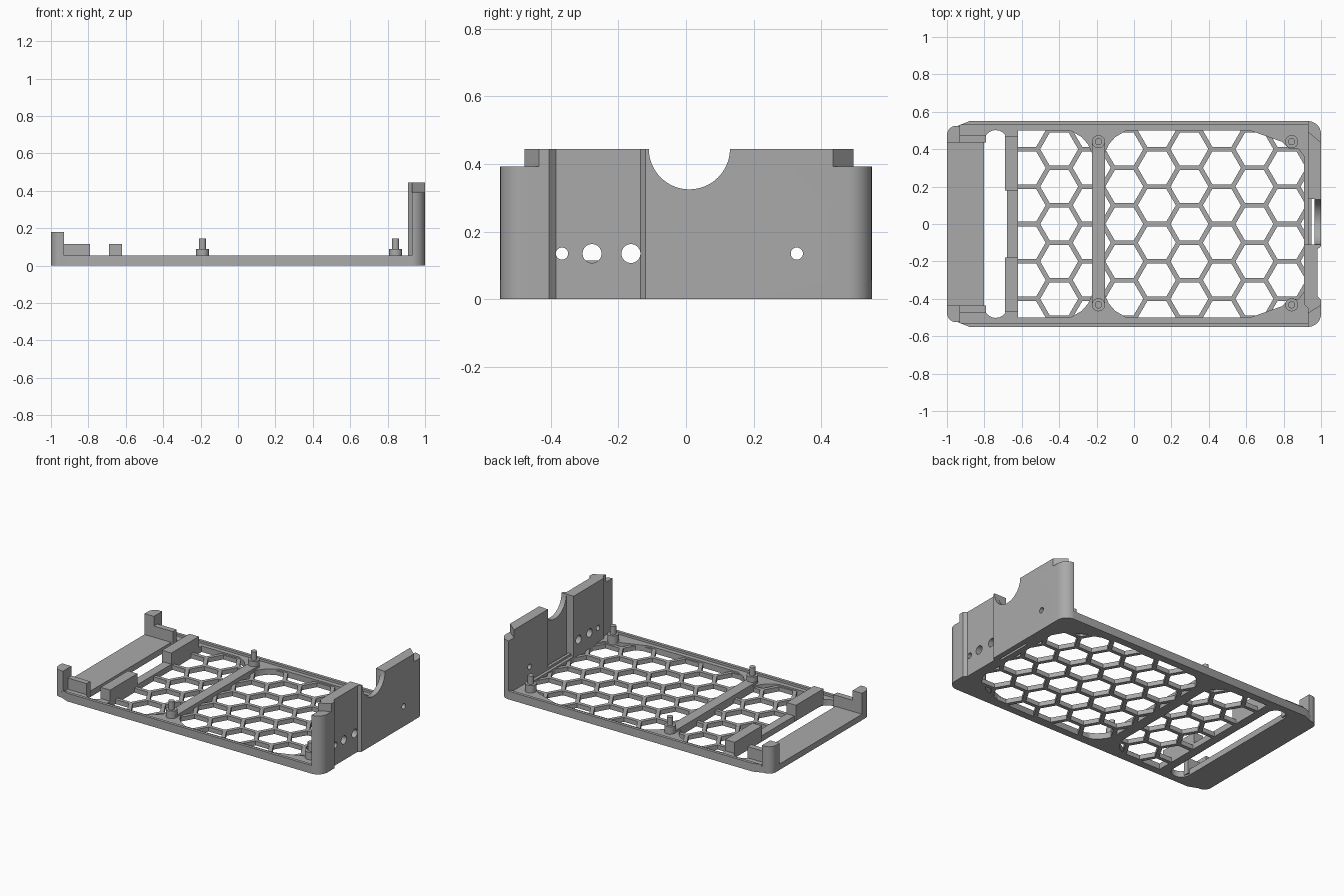
import bpy, bmesh, math
from mathutils import Matrix

cube = bpy.data.objects.get("Cube")
if cube:
    bpy.data.objects.remove(cube, do_unlink=True)

grey = bpy.data.materials.new("plain grey")
grey.use_nodes = True
grey.diffuse_color = (0.4, 0.4, 0.4, 1)
grey.node_tree.nodes["Principled BSDF"].inputs["Base Color"].default_value = (0.4, 0.4, 0.4, 1)


def finish(name, bm):
    bmesh.ops.recalc_face_normals(bm, faces=bm.faces)
    mesh = bpy.data.meshes.new(name)
    bm.to_mesh(mesh)
    bm.free()
    mesh.materials.append(grey)
    obj = bpy.data.objects.new(name, mesh)
    bpy.context.collection.objects.link(obj)
    return obj


def prism(name, outlines, z0, z1):
    """Extrude one or more separate xy outlines from z0 to z1."""
    bm = bmesh.new()
    for pts in outlines:
        low = [bm.verts.new((x, y, z0)) for x, y in pts]
        top = [bm.verts.new((x, y, z1)) for x, y in pts]
        bm.faces.new(low[::-1])
        bm.faces.new(top)
        for i in range(len(pts)):
            j = (i + 1) % len(pts)
            bm.faces.new((low[i], low[j], top[j], top[i]))
    return finish(name, bm)


def rect(x0, x1, y0, y1):
    return [(x0, y0), (x1, y0), (x1, y1), (x0, y1)]


def arc(cx, cy, r, a0, a1, n=10):
    angles = [math.radians(a0 + (a1 - a0) * i / n) for i in range(n + 1)]
    return [(cx + r * math.cos(a), cy + r * math.sin(a)) for a in angles]


def mirror_y(pts):
    """Close a half outline (y > 0) with its mirror image."""
    return pts + [(x, -y) for x, y in reversed(pts)]


def rod_x(name, y, z, r, segments=32):
    """Cylinder along x through the end wall."""
    bm = bmesh.new()
    place = Matrix.Translation((0.95, y, z)) @ Matrix.Rotation(math.pi / 2, 4, "Y")
    bmesh.ops.create_cone(bm, cap_ends=True, segments=segments, radius1=r,
                          radius2=r, depth=0.3, matrix=place)
    return finish(name, bm)


def cut(obj, cutter):
    mod = obj.modifiers.new("cut", "BOOLEAN")
    mod.operation = "DIFFERENCE"
    mod.solver = "EXACT"
    mod.object = cutter
    bpy.context.view_layer.objects.active = obj
    bpy.ops.object.modifier_apply(modifier=mod.name)
    bpy.data.objects.remove(cutter, do_unlink=True)


# Window outlines
front_window = mirror_y([(-0.155, 0.38), (-0.135, 0.425), (-0.10, 0.465), (-0.04, 0.5),
                         (0.62, 0.5), (0.79, 0.44), (0.83, 0.4), (0.88, 0.4), (0.91, 0.36)])
rear_window = mirror_y([(-0.62, 0.5), (-0.34, 0.5), (-0.28, 0.465),
                        (-0.245, 0.425), (-0.225, 0.38)])
windows = [front_window, rear_window]

# Base tray with raised side rims, windows and a long slot
FLOOR, RIM, MESH = 0.04, 0.055, 0.03
tray = prism("base_tray", [mirror_y([(0.95, 0.55), (-0.88, 0.55), (-0.98, 0.51), (-1, 0.48)])], 0, RIM)
cut(tray, prism("pocket", [rect(-1.2, 0.93, -0.53, 0.53)], FLOOR, 0.2))
cut(tray, prism("window_cutter", windows, -0.1, 0.2))
slot = arc(-0.74, 0.44, 0.062, 0, 180) + arc(-0.74, -0.44, 0.062, 180, 360)
cut(tray, prism("slot_cutter", [slot], -0.1, 0.2))
# square the tray end back so the wall forms the rounded corners
cut(tray, prism("corner_trim", [rect(0.935, 1.1, s * 0.6 - 0.13, s * 0.6 + 0.13) for s in (-1, 1)], -0.1, 0.2))

# Honeycomb panels
PITCH = 0.2
STEP = 0.174
hexes = []
for col in range(-2, 9):
    for row in range(-4, 5):
        cx = -0.4 + STEP * col
        cy = PITCH * (row + 0.5 * (col % 2))
        hexes.append(arc(cx, cy, 0.1015, 0, 300, 5))
honeycomb = prism("honeycomb_panels", windows, 0, MESH)
cut(honeycomb, prism("hex_cutter", hexes, -0.1, 0.2))

# Cross bar between the pin posts
prism("cross_bar", [rect(-0.225, -0.155, -0.44, 0.44)], 0.01, RIM)

# Stepped pin posts
for i, x in enumerate((-0.19, 0.843)):
    for side, y in (("left", 0.44), ("right", -0.432)):
        label = side + ("_rear" if i == 0 else "_front")
        for part, r, z0, z1 in (("post", 0.035, 0.01, 0.09), ("pin", 0.019, 0.08, 0.145)):
            prism(label + "_" + part, [arc(x, y, r, 0, 345, 23)], z0, z1)

# Support blocks and low-end corner stops
for side, s in (("left", 1), ("right", -1)):
    def flip(pts):
        return [(x, s * y) for x, y in pts]
    prism(side + "_support_block", [flip(rect(-0.69, -0.62, 0.18, 0.47))], 0.01, 0.115)
    prism(side + "_stop_ledge", [flip(rect(-0.94, -0.79, 0.437, 0.475))], 0.01, 0.115)
    corner = [(-1, 0.437), (-0.93, 0.437), (-0.93, 0.525)] + arc(-0.95, 0.475, 0.05, 90, 180)
    prism(side + "_corner_stop", [flip(corner)], 0, 0.18)

# End wall: stepped plan, full-width lower part and chamfered upper part
inner = [(0.93, -0.45), (0.91, -0.43), (0.91, -0.11), (0.965, -0.11), (0.965, 0.133), (0.93, 0.133)]
outer = [(1, -0.12), (0.98, -0.135), (0.98, -0.385), (1, -0.405)]
lower_plan = ([(0.93, 0.55)] + arc(0.93, 0.48, 0.07, 90, 0) + outer
              + arc(0.93, -0.48, 0.07, 0, -90) + inner)[1:]
upper_plan = [(0.93, 0.495), (1, 0.435)] + outer + [(1, -0.435), (0.93, -0.478)] + inner
walls = [prism("end_wall", [lower_plan], 0, 0.392),
         prism("end_wall_top", [upper_plan], 0.392, 0.445)]
for wall in walls:
    cut(wall, rod_x("notch_cutter", 0.01, 0.445, 0.12, 64))
for y, r in ((-0.367, 0.018), (-0.278, 0.028), (-0.163, 0.028), (0.328, 0.018)):
    cut(walls[0], rod_x("hole_cutter", y, 0.135, r))

# Smooth curved sides, keep edges sharp
bpy.ops.object.select_all(action="DESELECT")
for obj in bpy.context.scene.objects:
    if obj.type == "MESH":
        obj.select_set(True)
        bpy.context.view_layer.objects.active = obj
bpy.ops.object.shade_smooth_by_angle(angle=math.radians(30))
